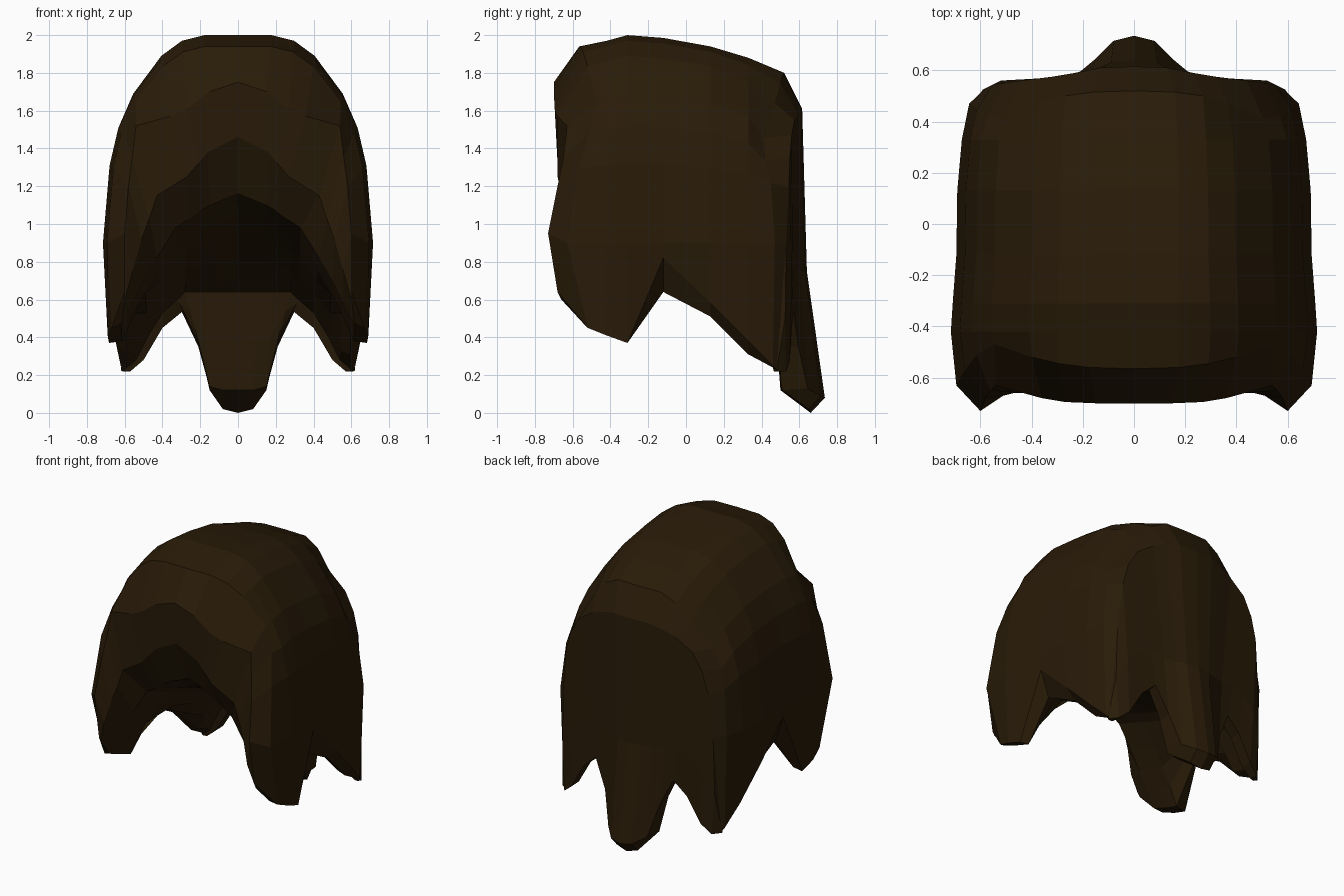
import bpy, bmesh

# Half cross-section of the outer dome: (x, z), crown to temple
ARCH = [(0, 2), (.18, 2), (.30, 1.97), (.41, 1.89), (.56, 1.69),
        (.635, 1.52), (.68, 1.32), (.715, .9)]
# Stations front to back: y, crown height, width scale, outer hem, inner hem
STATIONS = [(-.70, 1.75, .93, .62, .60), (-.54, 1.94, .97, .45, .47),
            (-.42, 1.97, 1.0, .41, .42), (-.31, 2.0, .99, .37, .38),
            (-.12, 1.985, .97, .82, .64), (.13, 1.94, .965, .58, .51),
            (.33, 1.88, .94, .38, .31), (.51, 1.80, .90, .25, .24)]
# How the front and back crown ridges curve away from a flat station
RIDGE_Y = [-.565, -.56, -.545, -.52, -.47, -.51, -.57, -.63, -.52]
BACK_Y = [.52, .515, .50, .47, .41, .42, .45, .47, .46]
BACK_DROP = [0, 0, .03, .07, .09, .07, .03, 0, 0]


def lerp(a, b, t):
    return [tuple(p + (q - p) * t for p, q in zip(u, v)) for u, v in zip(a, b)]


def dome(y, top, s, hem):
    ring = [(x * s, y, .9 + (z - .9) * (top - .9) / 1.1) for x, z in ARCH]
    return ring + [(.69 * s, y, hem)]


outer = [dome(y, t, s, h) for y, t, s, h, _ in STATIONS]
# Fringe ridge with pointed front locks
outer[0] = [(0, -.70, 1.75), (.15, -.70, 1.70), (.27, -.695, 1.61), (.36, -.68, 1.57),
            (.54, -.63, 1.52), (.56, -.65, 1.35), (.58, -.68, 1.2), (.60, -.73, .95), (.60, -.68, .64)]
outer[1] = [(x, y, z) for (x, _, z), y in zip(outer[1], RIDGE_Y)]
outer[6] = [(x, y, z - d * .4) for (x, y, z), d in zip(outer[6], BACK_DROP)]
outer[7] = [(x, y, z - d) for (x, _, z), y, d in zip(outer[7], BACK_Y, BACK_DROP)]

# Back wall: shoulder, mid row and hem with central tail and corner locks
shoulder = [(0, .615, 1.61), (.13, .61, 1.61), (.23, .59, 1.585), (.32, .575, 1.55),
            (.44, .56, 1.47), (.51, .55, 1.35), (.55, .545, 1.2), (.58, .53, .9), (.61, .48, .23)]
hem_out = [(0, .735, .08), (.08, .715, .09), (.15, .645, .13), (.21, .595, .35),
           (.30, .57, .54), (.40, .56, .45), (.50, .55, .28), (.57, .53, .22), (.61, .48, .22)]
mid = [(0, .64, .75), (.09, .63, .75), (.16, .605, .75), (.24, .58, .76),
       (.34, .57, .8), (.43, .565, .75), (.52, .56, .65), (.59, .525, .5), (.62, .48, .225)]
outer += [shoulder, mid, hem_out]

# Inner surface: fringe edge, fringe underside, sloping cap, tail front
edge = [(0, -.68, 1.46), (.16, -.68, 1.38), (.21, -.68, 1.32), (.27, -.68, 1.25),
        (.43, -.66, 1.15), (.47, -.66, 1.03), (.51, -.67, .92), (.555, -.69, .76), (.60, -.66, .60)]
under = [(0, 0, 1.16), (.15, 0, 1.10), (.20, 0, 1.07), (.27, 0, 1.02),
         (.33, 0, .98), (.43, 0, .82), (.50, 0, .70), (.56, 0, .58), (.62, 0, .5)]
nape = [(0, 0, .64), (.10, 0, .64), (.19, 0, .64), (.28, 0, .64),
        (.32, 0, .60), (.40, 0, .53), (.48, 0, .40), (.54, 0, .28), (.59, 0, .24)]
hem_in = [(0, .66, 0), (.08, .65, .02), (.15, .51, .12), (.20, .50, .35),
          (.29, .50, .54), (.40, .48, .45), (.50, .47, .28), (.57, .47, .22), (.60, .465, .22)]
inner = [edge]
for y, _, _, _, hem in STATIONS[1:]:
    y = min(y, .46)
    ring = lerp(under, nape, (y + .54) / 1.0)
    inner.append([(x, y, hem if j == 8 else max(z, hem + .02))
                  for j, (x, _, z) in enumerate(ring)])
tail = lerp(inner[-1], hem_in, .7)
tail[:3] = [(0, .50, .12), (.08, .50, .12), (.15, .505, .14)]
inner += [lerp(inner[-1], tail, .5), tail, hem_in]

# Skin the half shell
bm = bmesh.new()
O, I = [[[bm.verts.new(p) for p in r] for r in rings] for rings in (outer, inner)]


def bridge(a, b):
    for j in range(len(a) - 1):
        bm.faces.new((a[j], a[j + 1], b[j + 1], b[j]))


for k in range(len(O) - 1):
    bridge(O[k], O[k + 1])
    bridge(I[k + 1], I[k])
bridge(I[0], O[0])
bridge(O[-1], I[-1])
bridge([r[8] for r in O], [r[8] for r in I])

# Mirror to the other side
geom = bm.verts[:] + bm.edges[:] + bm.faces[:]
bmesh.ops.mirror(bm, geom=geom, axis='X', merge_dist=.0005)
bmesh.ops.remove_doubles(bm, verts=bm.verts[:], dist=.001)
bmesh.ops.recalc_face_normals(bm, faces=bm.faces[:])

mesh = bpy.data.meshes.new("hair")
bm.to_mesh(mesh)
bm.free()
hair = bpy.data.objects.new("hair", mesh)
bpy.context.collection.objects.link(hair)
mat = bpy.data.materials.new("dark_brown")
mat.diffuse_color = (.022, .011, .0025, 1)
mesh.materials.append(mat)
